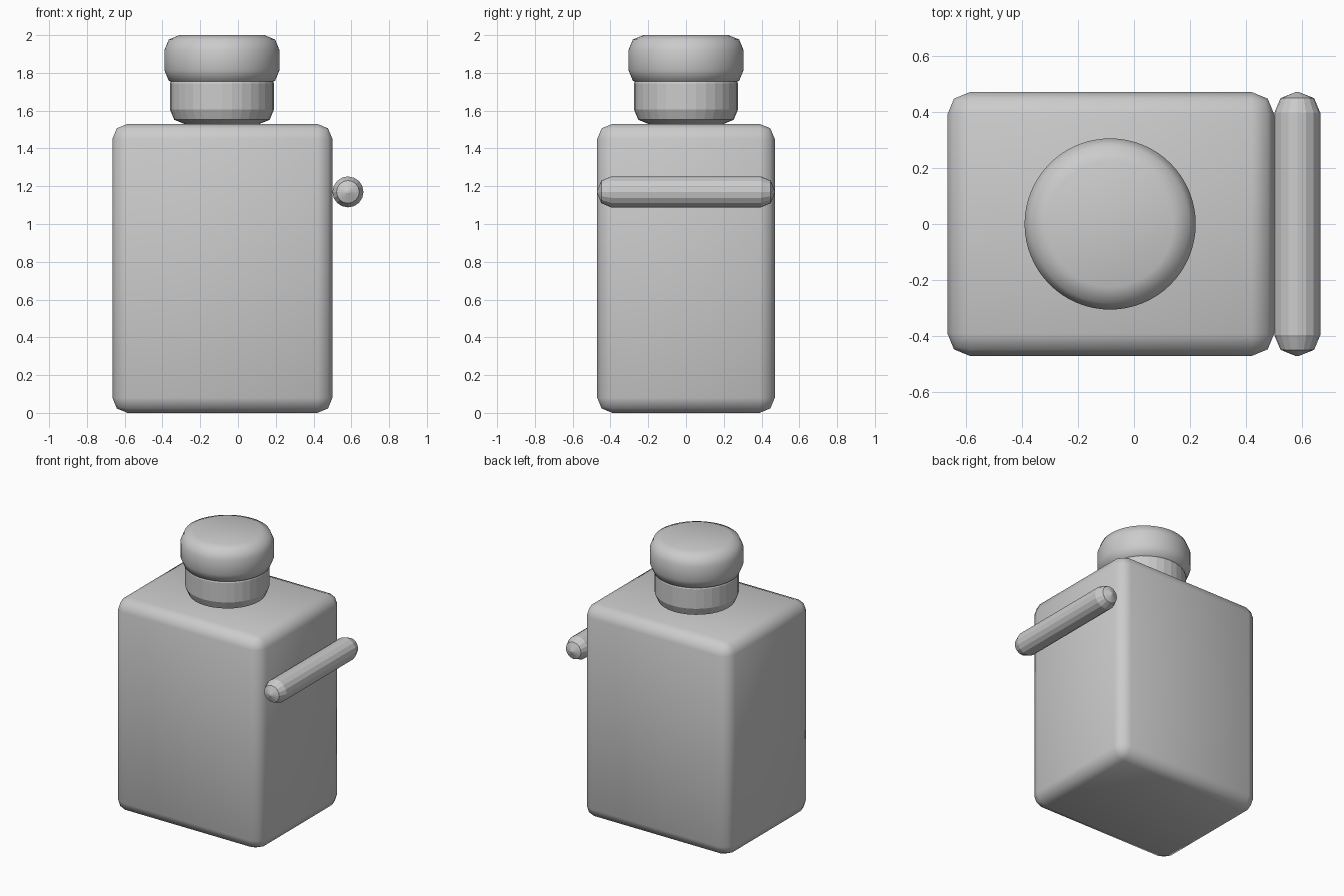
import bpy
import math

if "Cube" in bpy.data.objects:
    bpy.data.objects.remove(bpy.data.objects["Cube"])


def finish(obj, name, width, smooth):
    """Name the part, round its sharp rims and set its shading."""
    obj.name = name
    bpy.ops.object.transform_apply(location=False, rotation=True, scale=True)
    bevel = obj.modifiers.new("Rounding", 'BEVEL')
    bevel.width = width
    bevel.segments = 2
    bevel.limit_method = 'ANGLE'
    bevel.angle_limit = math.radians(60)
    if smooth:
        bpy.ops.object.shade_smooth()
    else:
        bpy.ops.object.shade_flat()


def rounded_box(name, lo, hi, width):
    center = [(a + b) / 2 for a, b in zip(lo, hi)]
    bpy.ops.mesh.primitive_cube_add(size=1, location=center)
    obj = bpy.context.object
    obj.scale = [b - a for a, b in zip(lo, hi)]
    finish(obj, name, width, True)


def rounded_cylinder(name, center, radius, length, sides, width,
                     rotation=(0, 0, 0), smooth=False):
    bpy.ops.mesh.primitive_cylinder_add(vertices=sides, radius=radius, depth=length,
                                        location=center, rotation=rotation)
    finish(bpy.context.object, name, width, smooth)


# Main block
rounded_box("body", (-0.665, -0.47, 0), (0.5, 0.47, 1.53), 0.08)

# Neck, with its top rounding tucked inside the cap
rounded_cylinder("neck", (-0.085, 0, 1.675), 0.275, 0.29, 32, 0.075)

# Rounded cap
rounded_cylinder("cap", (-0.085, 0, 1.8675), 0.305, 0.265, 64, 0.08, smooth=True)

# Horizontal bar resting against the right side
rounded_cylinder("side_bar", (0.582, 0, 1.17), 0.082, 0.94, 16, 0.074,
                 rotation=(math.pi / 2, 0, 0))
